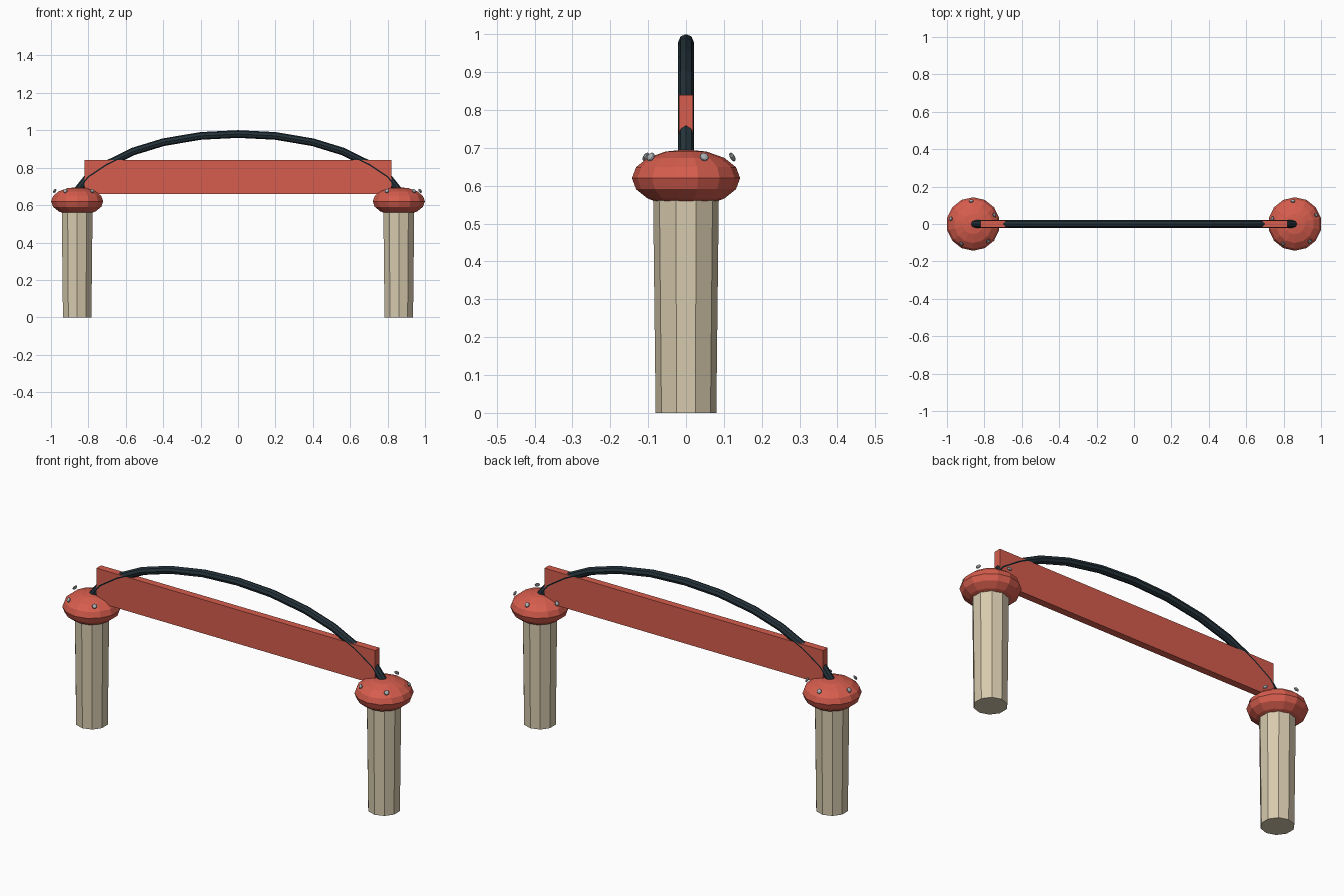
import bpy, bmesh, math
from mathutils import Matrix, Vector

if "Cube" in bpy.data.objects:
    bpy.data.objects.remove(bpy.data.objects["Cube"])


def material(name, rgb):
    m = bpy.data.materials.new(name)
    m.diffuse_color = (*rgb, 1)
    m.use_nodes = True
    m.node_tree.nodes["Principled BSDF"].inputs["Base Color"].default_value = m.diffuse_color
    return m


RED = material("coral", (0.67, 0.11, 0.075))
TAN = material("cream", (0.68, 0.59, 0.42))
DARK = material("charcoal", (0.018, 0.033, 0.043))
STEEL = material("steel", (0.42, 0.44, 0.45))


def finish(name, bm, mat):
    bmesh.ops.recalc_face_normals(bm, faces=bm.faces[:])
    me = bpy.data.meshes.new(name)
    bm.to_mesh(me)
    bm.free()
    me.materials.append(mat)
    ob = bpy.data.objects.new(name, me)
    bpy.context.collection.objects.link(ob)
    return ob


def skin(bm, rings):
    """Bridge a list of closed point rings and cap both ends."""
    vs = [[bm.verts.new(p) for p in ring] for ring in rings]
    n = len(vs[0])
    for a, b in zip(vs, vs[1:]):
        for i in range(n):
            j = (i + 1) % n
            bm.faces.new((a[i], a[j], b[j], b[i]))
    bm.faces.new(vs[0])
    bm.faces.new(vs[-1])


def turned(name, profile, sides, x, mat):
    """Turn an (r, z) profile about a vertical axis, first vertex on +y."""
    bm = bmesh.new()
    skin(bm, [[(x + r * math.sin(math.tau * i / sides),
                r * math.cos(math.tau * i / sides), z)
               for i in range(sides)] for r, z in profile])
    return finish(name, bm, mat)


for side, x in (("left", -0.86), ("right", 0.86)):
    # tapered post
    turned(side + "_post", [(0.08, 0), (0.087, 0.6)], 10, x, TAN)

    # squashed ball cap
    angles = [math.radians(-90 + 22.5 * k) for k in range(9)]
    cap = [(max(0.143 * math.cos(a), 0.0005), 0.62 + 0.076 * math.sin(a)) for a in angles]
    turned(side + "_cap", cap, 14, x, RED)

    # ring of five flattened studs
    bm = bmesh.new()
    for k in range(5):
        a = 0.4 + math.tau * k / 5
        out = Vector((math.cos(a), math.sin(a), 0.6))
        m = (Matrix.Translation((x + 0.123 * math.cos(a), 0.123 * math.sin(a), 0.676))
             @ out.to_track_quat('Z', 'Y').to_matrix().to_4x4()
             @ Matrix.Diagonal((1, 1, 0.5, 1)))
        bmesh.ops.create_uvsphere(bm, u_segments=8, v_segments=6, radius=0.013, matrix=m)
    finish(side + "_studs", bm, STEEL)

# flat crossbar
bm = bmesh.new()
bmesh.ops.create_cube(bm, size=1, matrix=Matrix.Translation((0, 0, 0.75))
                      @ Matrix.Diagonal((1.64, 0.038, 0.18, 1)))
finish("crossbar", bm, RED)

# arched tube over the crossbar
half = [(0.2, 0.97), (0.4, 0.936), (0.56, 0.887), (0.7, 0.818), (0.8, 0.752), (0.865, 0.67)]
path = [(-x, z) for x, z in reversed(half)] + [(0, 0.98)] + half
rings = []
for i, (x, z) in enumerate(path):
    x0, z0 = path[max(i - 1, 0)]
    x1, z1 = path[min(i + 1, len(path) - 1)]
    t = Vector((x1 - x0, z1 - z0)).normalized()
    rings.append([(x - t.y * 0.0205 * math.cos(a), 0.0205 * math.sin(a),
                   z + t.x * 0.0205 * math.cos(a))
                  for a in (math.tau * k / 8 for k in range(8))])
bm = bmesh.new()
skin(bm, rings)
finish("arch_tube", bm, DARK)
